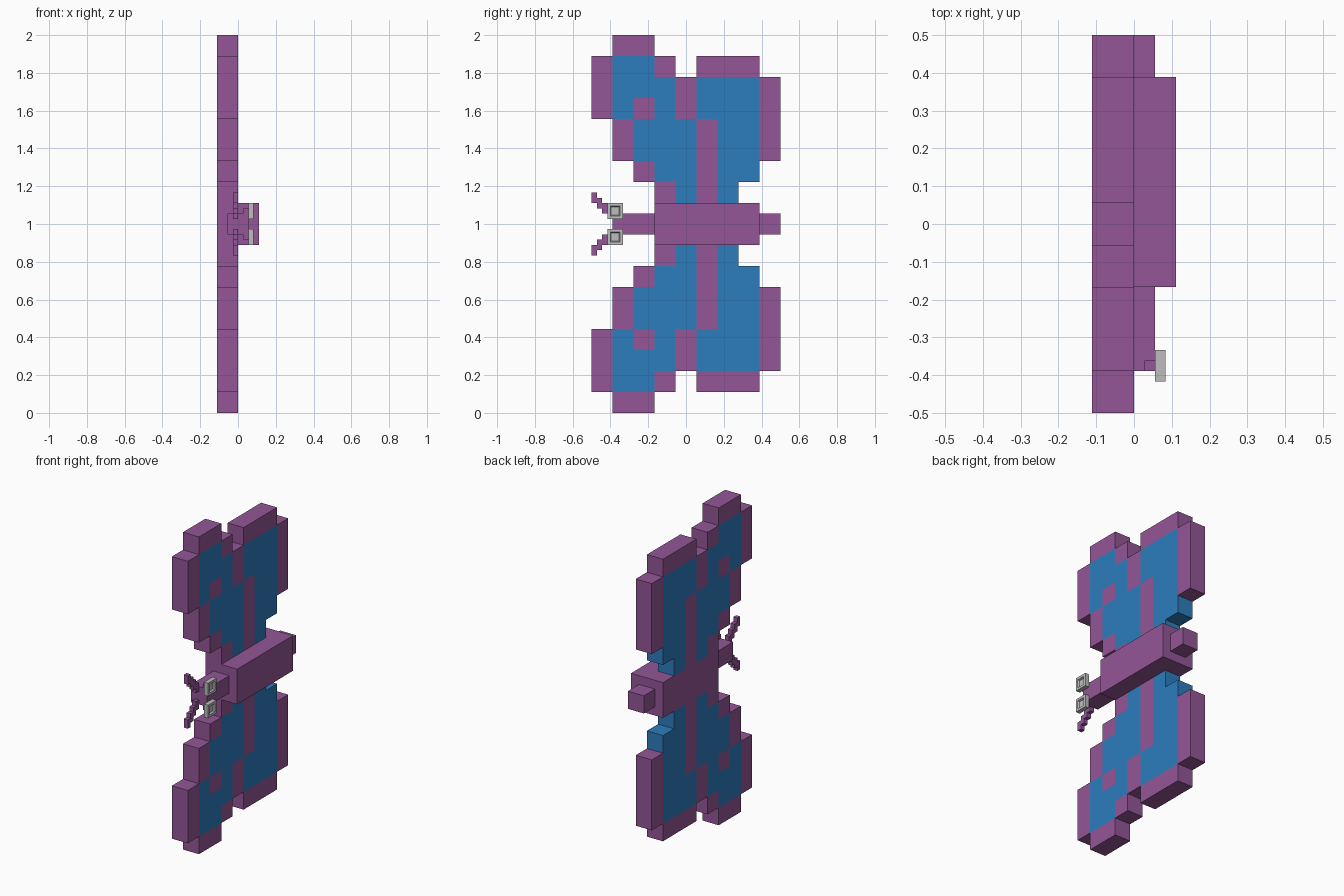
import bpy, bmesh
from math import radians
from mathutils import Vector

old = bpy.data.objects.get("Cube")
if old:
    bpy.data.objects.remove(old, do_unlink=True)

U = 1 / 9          # one block
Q = U / 4          # one small antenna block
MID = 1.0          # height of the symmetry plane


def material(name, rgb):
    m = bpy.data.materials.new(name)
    m.use_nodes = True
    m.diffuse_color = (*rgb, 1)
    m.node_tree.nodes["Principled BSDF"].inputs["Base Color"].default_value = (*rgb, 1)
    return m


PURPLE = material("purple", (0.292, 0.093, 0.305))
BLUE = material("blue", (0.026, 0.205, 0.515))
GREY = material("light grey", (0.515, 0.515, 0.515))


def finish(bm, name, mats, mirrored=False):
    """Turn a bmesh into an object whose origin lies on the symmetry plane."""
    bmesh.ops.recalc_face_normals(bm, faces=bm.faces)
    mesh = bpy.data.meshes.new(name)
    bm.to_mesh(mesh)
    bm.free()
    for m in mats:
        mesh.materials.append(m)
    ob = bpy.data.objects.new(name, mesh)
    ob.location.z = MID
    bpy.context.collection.objects.link(ob)
    if mirrored:
        mod = ob.modifiers.new("Mirror", 'MIRROR')
        mod.use_axis = (False, False, True)
        mod.use_clip = False
        mod.use_mirror_merge = False
    return ob


def add_box(bm, lo, hi):
    lo, hi = Vector(lo), Vector(hi)
    verts = bmesh.ops.create_cube(bm, size=1)["verts"]
    for v in verts:
        v.co = (lo + hi) / 2 + v.co * (hi - lo)
    return verts


def box(name, lo, hi, mat, mirrored=False):
    bm = bmesh.new()
    add_box(bm, lo, hi)
    return finish(bm, name, [mat], mirrored)


# Wing pattern from the tip down to the body: P purple, B blue, . empty
PATTERN = [
    ".PP......",
    "PBBP.PPP.",
    "PBBBPBBBP",
    "PBPBPBBBP",
    ".PBBBPBBP",
    ".PBBBPBBP",
    "..PBBPBB.",
    "...PBPB..",
]


def cell(r, c):
    if r >= len(PATTERN):
        return "P"          # the body closes the root
    return PATTERN[r][c] if r >= 0 and 0 <= c < 9 else "."


bm = bmesh.new()
for r in range(len(PATTERN)):
    for c in range(9):
        kind = cell(r, c)
        if kind == ".":
            continue
        y0, z1 = -0.5 + c * U, MID - r * U
        y1, z0 = y0 + U, z1 - U
        # Front and back squares, then a side wall on each open edge
        quads = [[(x, y0, z0), (x, y1, z0), (x, y1, z1), (x, y0, z1)] for x in (-U, 0)]
        for dr, dc, a, b in ((-1, 0, (y0, z1), (y1, z1)), (1, 0, (y0, z0), (y1, z0)),
                             (0, -1, (y0, z0), (y0, z1)), (0, 1, (y1, z0), (y1, z1))):
            if cell(r + dr, c + dc) == ".":
                quads.append([(-U, *a), (0, *a), (0, *b), (-U, *b)])
        for q in quads:
            face = bm.faces.new([bm.verts.new(p) for p in q])
            face.material_index = 0 if kind == "P" else 1
bmesh.ops.remove_doubles(bm, verts=bm.verts, dist=U / 100)
bmesh.ops.recalc_face_normals(bm, faces=bm.faces)
bmesh.ops.dissolve_limit(bm, angle_limit=radians(1), verts=bm.verts,
                         edges=bm.edges, delimit={'MATERIAL'})
finish(bm, "wings", [PURPLE, BLUE], mirrored=True)

# Body, head and tail
HEAD_Y = -0.5 + U
BODY_Y = -0.5 + 3 * U
TAIL_Y = 0.5 - U
box("body", (-U, BODY_Y, -U), (U, TAIL_Y, U), PURPLE)
box("head", (-U / 2, HEAD_Y, -U / 2), (U / 2, BODY_Y, U / 2), PURPLE)
box("tail", (-U / 2, TAIL_Y, -U / 2), (U / 2, 0.5, U / 2), PURPLE)

# Stepped antennae
bm = bmesh.new()
for i in range(4):
    y, z = HEAD_Y - (i + 1) * Q, (i + 1) * Q
    add_box(bm, (-Q, y, z), (0, y + Q, z + 2 * Q))
finish(bm, "antennae", [PURPLE], mirrored=True)

# Eyes: square plates with a small recessed centre, each on a short stalk
box("eye_stalks", (Q, HEAD_Y, 2 * Q), (2 * Q, HEAD_Y + Q, 3 * Q), PURPLE, mirrored=True)
bm = bmesh.new()
add_box(bm, (2 * Q, HEAD_Y - Q, Q), (3 * Q, HEAD_Y + 2 * Q, 4 * Q))
outer = max(bm.faces, key=lambda f: f.calc_center_median().x)
bmesh.ops.inset_region(bm, faces=[outer], thickness=0.8 * Q)
bmesh.ops.inset_region(bm, faces=[outer], thickness=0.25 * Q, depth=-0.4 * Q)
finish(bm, "eyes", [GREY], mirrored=True)
